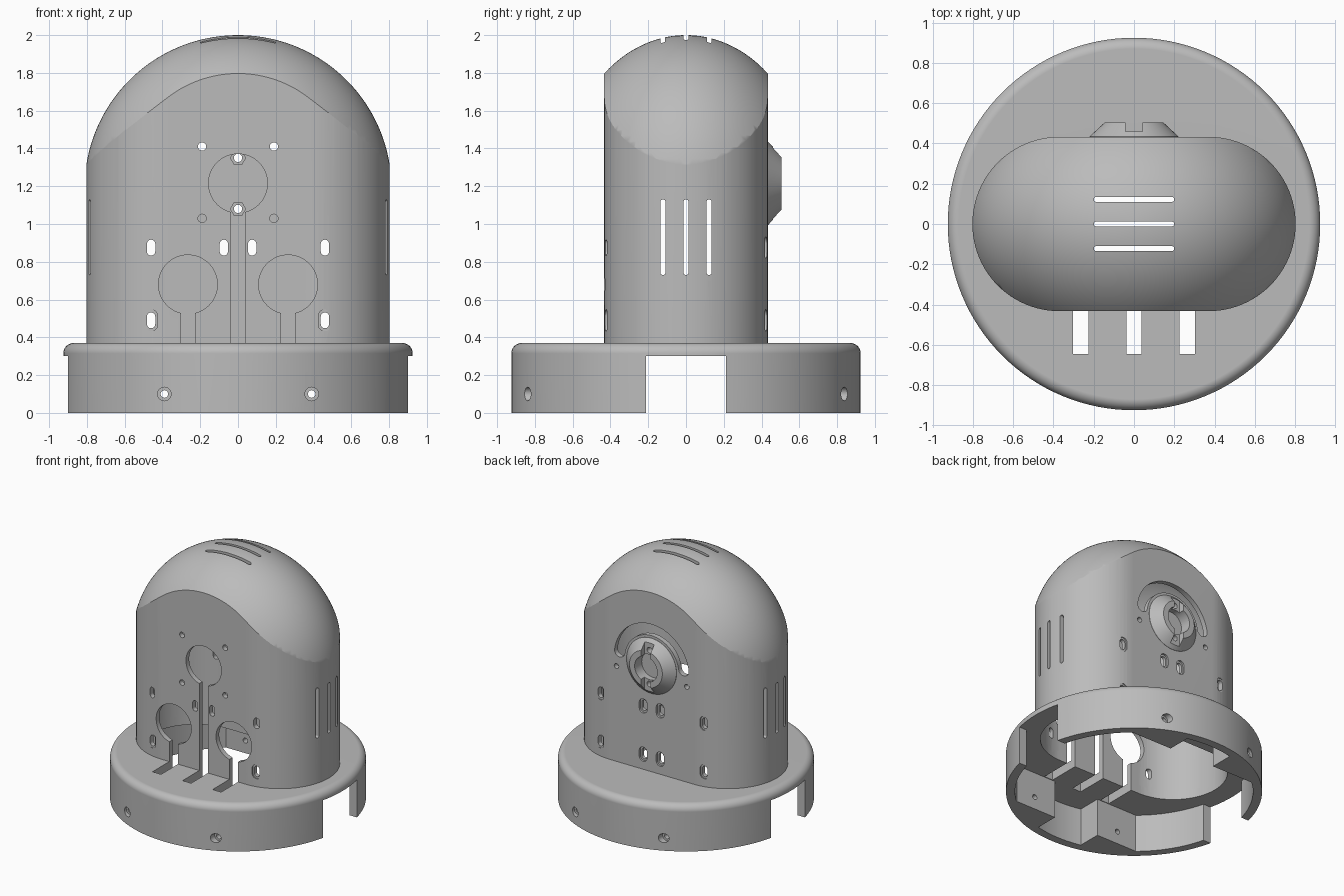
import bpy, bmesh
from math import sin, cos, pi, radians, sqrt

cube = bpy.data.objects.get("Cube")
if cube:
    bpy.data.objects.remove(cube, do_unlink=True)

# Single plain grey
grey = bpy.data.materials.new("plain_grey")
grey.use_nodes = True
COLOUR = (0.5, 0.5, 0.5, 1)
grey.diffuse_color = COLOUR
grey.node_tree.nodes["Principled BSDF"].inputs["Base Color"].default_value = COLOUR

# Main sizes
HALF_STRAIGHT, BODY_R, WALL = 0.37, 0.433, 0.04
DOME_X, DOME_Y, DOME_Z = 0.813, 0.655, 1.187
BASE_R, PLATE_LOW, PLATE_TOP, FILLET = 0.925, 0.30, 0.37, 0.055
HUB_Z = 1.215


def finish(name, bm):
    bmesh.ops.recalc_face_normals(bm, faces=bm.faces)
    mesh = bpy.data.meshes.new(name)
    bm.to_mesh(mesh)
    bm.free()
    obj = bpy.data.objects.new(name, mesh)
    obj.data.materials.append(grey)
    bpy.context.collection.objects.link(obj)
    return obj


def prism(name, points, axis, low, high):
    """Extrude a 2D outline along an axis."""
    place = {"x": lambda u, v, w: (w, u, v),
             "y": lambda u, v, w: (u, w, v),
             "z": lambda u, v, w: (u, v, w)}[axis]
    bm = bmesh.new()
    face = bm.faces.new([bm.verts.new(place(u, v, low)) for u, v in points])
    out = bmesh.ops.extrude_face_region(bm, geom=[face])
    a, b = place(0, 0, low), place(0, 0, high)
    shift = [q - p for p, q in zip(a, b)]
    bmesh.ops.translate(bm, vec=shift, verts=[g for g in out["geom"] if isinstance(g, bmesh.types.BMVert)])
    return finish(name, bm)


def lathe(name, profile, steps=128):
    """Spin (radius, z) points, which begin and end on the axis."""
    bm = bmesh.new()
    verts = [bm.verts.new((r, 0, z)) for r, z in profile]
    edges = [bm.edges.new(pair) for pair in zip(verts, verts[1:])]
    bmesh.ops.spin(bm, geom=verts + edges, cent=(0, 0, 0), axis=(0, 0, 1),
                   angle=2 * pi, steps=steps)
    bmesh.ops.remove_doubles(bm, verts=bm.verts, dist=1e-5)
    return finish(name, bm)


def arc(cx, cy, r, start, end, n):
    angles = [radians(start + (end - start) * i / n) for i in range(n + 1)]
    return [(cx + r * cos(a), cy + r * sin(a)) for a in angles]


def circle(cx, cy, r, n=24):
    return arc(cx, cy, r, 0, 360, n)[:-1]


def pill(cx, cy, r, half_u=0, half_v=0, n=10):
    """Rounded slot, long in u or in v."""
    if half_u:
        return arc(cx + half_u, cy, r, -90, 90, n) + arc(cx - half_u, cy, r, 90, 270, n)
    return arc(cx, cy + half_v, r, 0, 180, n) + arc(cx, cy - half_v, r, 180, 360, n)


def rect(u0, u1, v0, v1):
    return [(u0, v0), (u1, v0), (u1, v1), (u0, v1)]


def combine(target, tool, operation="DIFFERENCE", keep=False):
    mod = target.modifiers.new("combine", "BOOLEAN")
    mod.object, mod.operation, mod.solver = tool, operation, "EXACT"
    bpy.context.view_layer.objects.active = target
    bpy.ops.object.modifier_apply(modifier=mod.name)
    if not keep:
        bpy.data.objects.remove(tool, do_unlink=True)


def cut(target, points, axis, low, high):
    combine(target, prism("cutter", points, axis, low, high))


def domed_block(name, inset, low):
    """Round-ended block trimmed by a stretched dome."""
    block = prism(name, pill(0, 0, BODY_R - inset, half_u=HALF_STRAIGHT, n=48), "z", low, 2.1)
    top = arc(0, 0, 1, 0, 90, 40)
    dome = lathe("dome", [(0, -2), (1, -2)] + top[:-1] + [(0, 1)])
    dome.scale = (DOME_X - inset, DOME_Y - inset, DOME_X - inset)
    dome.location.z = DOME_Z
    bpy.context.view_layer.update()
    combine(block, dome, "INTERSECT")
    return block


# Base ring with top plate
base = lathe("base", [(0, PLATE_LOW), (0.86, PLATE_LOW), (0.86, 0), (BASE_R, 0)]
             + arc(BASE_R - FILLET, PLATE_TOP - FILLET, FILLET, 0, 90, 8) + [(0, PLATE_TOP)])

# Screw blocks inside the ring, with countersunk holes
for sx in (-1, 1):
    for sy in (-1, 1):
        outline = [(0.2, 0.65), (0.56, 0.65), (0.56, 0.7), (0.2, 0.88)]
        combine(base, prism("screw_block", [(sx * x, sy * y) for x, y in outline],
                            "z", 0, 0.33), "UNION")
        cut(base, circle(sx * 0.39, 0.1, 0.02), "y", sy * 0.5, sy)
        cut(base, circle(sx * 0.39, 0.1, 0.036), "y", sy * 0.8, sy)

# Side cable openings
cut(base, rect(-0.213, 0.213, -0.1, PLATE_LOW), "x", -1, 1)

# Hollow body
body = domed_block("body", 0, 0.34)
hollow = domed_block("hollow", WALL, 0.2)
combine(base, hollow, keep=True)

# Rear hub cone
hub = lathe("hub", [(0, 0.36), (0.22, 0.36), (0.22, 0.435), (0.145, 0.505), (0, 0.505)], 64)
hub.rotation_euler.x = -pi / 2
hub.location.z = HUB_Z
bpy.context.view_layer.update()
combine(body, hub, "UNION")
combine(body, hollow)

# Hub bore, key notch, screw holes and nut recesses
cut(body, circle(0, HUB_Z, 0.1, 48), "y", 0.415, 0.6)
cut(body, rect(-0.042, 0.042, HUB_Z - 0.21, HUB_Z + 0.21), "y", 0.46, 0.6)
for s in (-1, 1):
    cut(body, circle(0, HUB_Z + s * 0.135, 0.022), "y", 0.3, 0.6)
    cut(body, circle(0, HUB_Z + s * 0.135, 0.04, 6), "y", 0.3, 0.41)

# Curved slot above the hub
start, mid, half = 8, 0.285, 0.045
ends = [(mid * cos(radians(a)), HUB_Z + mid * sin(radians(a))) for a in (start, 180 - start)]
curve = (arc(0, HUB_Z, mid + half, start, 180 - start, 40)
         + arc(*ends[1], half, 180 - start, 360 - start, 8)[1:-1]
         + arc(0, HUB_Z, mid - half, 180 - start, start, 40)
         + arc(*ends[0], half, start - 180, start, 8)[1:-1])
cut(body, curve, "y", 0.3, 0.6)

# Front round openings with slots running down into the plate
for x, z in ((-0.265, 0.68), (0.265, 0.68), (0, HUB_Z)):
    cut(body, circle(x, z, 0.156, 64), "y", -0.6, -0.3)
    for part in (body, base):
        cut(part, rect(x - 0.038, x + 0.038, 0.25, z), "y", -0.645, -0.3)

# Small round and oval mounting holes, mirrored left and right
for s in (-1, 1):
    for z in (1.03, 1.41):
        cut(body, circle(s * 0.19, z, 0.022), "y", -0.6, -0.3)
    cut(body, circle(s * 0.31, 1.13, 0.02), "y", 0.3, 0.6)
    for x in (0.075, 0.46):
        for z in (0.49, 0.875):
            for side in (-1, 1):
                if side < 0 and x < 0.1 and z < 0.5:
                    continue
                cut(body, pill(s * x, z, 0.022, half_v=0.02), "y", side * 0.3, side * 0.6)
                if side > 0 or z < 0.5:
                    cut(body, pill(s * x, z, 0.035, half_v=0.022), "y", side * 0.418, side * 0.6)

# Vents in the sides and in the dome
for y in (-0.122, 0, 0.122):
    cut(body, pill(y, 0.93, 0.014, half_v=0.186), "x", -1, 1)
    cut(body, pill(0, y, 0.012, half_u=0.188), "z", 1.7, 2.2)

# Smooth round surfaces, crisp edges
for obj in (base, body):
    bpy.ops.object.select_all(action="DESELECT")
    obj.select_set(True)
    bpy.context.view_layer.objects.active = obj
    bpy.ops.object.shade_smooth_by_angle(angle=radians(25))
    mod = obj.modifiers.new("even_shading", "WEIGHTED_NORMAL")
    mod.keep_sharp = True
